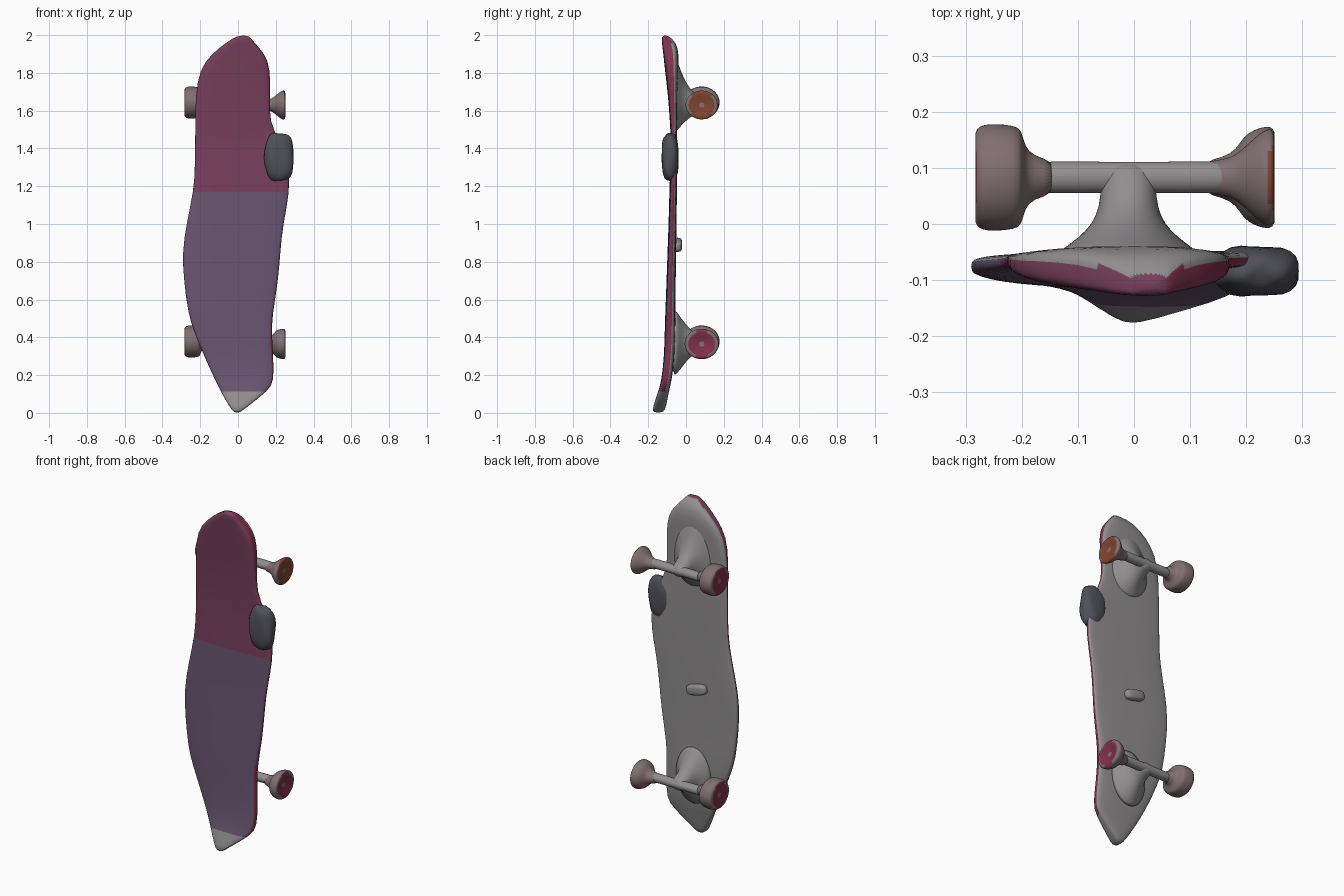
import bpy, bmesh, math
from mathutils import Vector

if "Cube" in bpy.data.objects:
    bpy.data.objects.remove(bpy.data.objects["Cube"])


def material(name, rgb):
    m = bpy.data.materials.new(name)
    m.diffuse_color = (*rgb, 1)
    m.use_nodes = True
    m.node_tree.nodes["Principled BSDF"].inputs["Base Color"].default_value = m.diffuse_color
    return m


MAGENTA = material("magenta", (0.19, 0.05, 0.11))
PURPLE = material("purple", (0.14, 0.09, 0.16))
PALE = material("pale_grey", (0.28, 0.27, 0.27))
DARK = material("dark_grey", (0.08, 0.08, 0.10))
RED = material("dark_red", (0.22, 0.03, 0.07))
RUST = material("rust", (0.22, 0.06, 0.03))
PINKISH = material("pinkish_grey", (0.22, 0.16, 0.17))


def finish(name, bm, mats, subdiv=0):
    bmesh.ops.recalc_face_normals(bm, faces=bm.faces)
    me = bpy.data.meshes.new(name)
    bm.to_mesh(me)
    bm.free()
    ob = bpy.data.objects.new(name, me)
    bpy.context.collection.objects.link(ob)
    for m in mats:
        me.materials.append(m)
    for p in me.polygons:
        p.use_smooth = True
    if subdiv:
        s = ob.modifiers.new("smooth", 'SUBSURF')
        s.levels = s.render_levels = subdiv
    return ob


def loft(rings):
    """Skin a list of equally long point rings and cap both ends."""
    bm = bmesh.new()
    vs = [[bm.verts.new(p) for p in r] for r in rings]
    n = len(vs[0])
    for a, b in zip(vs, vs[1:]):
        for i in range(n):
            j = (i + 1) % n
            bm.faces.new((a[i], a[j], b[j], b[i]))
    bm.faces.new(vs[0])
    bm.faces.new(vs[-1])
    return bm


def spow(v, e):
    return math.copysign(abs(v) ** e, v)


# Deck: z, left x, right x, front y, back y
SECTIONS = [
    (0.00, -0.02, 0.01, -0.178, -0.12), (0.03, -0.045, 0.045, -0.176, -0.105),
    (0.12, -0.095, 0.165, -0.145, -0.09), (0.17, -0.12, 0.192, -0.13, -0.075),
    (0.30, -0.18, 0.187, -0.116, -0.06), (0.42, -0.23, 0.180, -0.113, -0.055),
    (0.52, -0.265, 0.183, -0.110, -0.055), (0.70, -0.288, 0.215, -0.103, -0.055),
    (0.85, -0.297, 0.225, -0.098, -0.052), (1.00, -0.275, 0.240, -0.092, -0.05),
    (1.18, -0.235, 0.278, -0.088, -0.048), (1.30, -0.230, 0.268, -0.083, -0.047),
    (1.44, -0.228, 0.225, -0.080, -0.047), (1.54, -0.227, 0.165, -0.085, -0.047),
    (1.68, -0.226, 0.172, -0.095, -0.045), (1.82, -0.205, 0.172, -0.112, -0.04),
    (1.90, -0.140, 0.145, -0.120, -0.038), (1.96, -0.065, 0.085, -0.128, -0.05),
    (2.00, 0.000, 0.060, -0.130, -0.095)]
N = 28
rings = []
for z, xl, xr, yf, yb in SECTIONS:
    cx, hw, cy, ht = (xl + xr) / 2, (xr - xl) / 2, (yf + yb) / 2, (yb - yf) / 2
    ring = []
    for k in range(N):
        a = 2 * math.pi * (k + 0.5) / N
        c, s = spow(math.cos(a), 0.8), spow(math.sin(a), 0.45)
        ring.append((cx + hw * c, cy + ht * s, z))
    rings.append(ring)
bm = loft(rings)
for f in bm.faces:
    c = f.calc_center_median()
    f.normal_update()
bmesh.ops.recalc_face_normals(bm, faces=bm.faces)
for f in bm.faces:
    c = f.calc_center_median()
    if f.normal.y > 0.25 or c.z < 0.1:
        f.material_index = 2
    elif abs(f.normal.x) > 0.6 and c.x > 0:
        f.material_index = 3
    else:
        f.material_index = 0 if c.z > 1.2 else 1
finish("deck", bm, [MAGENTA, PURPLE, PALE, RED], 1)


def ball(name, centre, size, mat, lumps=0.0, tilt=0.0, square=1.0):
    bm = bmesh.new()
    bmesh.ops.create_uvsphere(bm, u_segments=24, v_segments=16, radius=1)
    for v in bm.verts:
        x, y, z = (spow(q, square) for q in v.co)
        r = 1 + lumps * math.sin(5 * x + 1) * math.cos(4 * z + 3 * y)
        v.co = (x * size[0] * r, y * size[1] * r, z * size[2] * r)
    ob = finish(name, bm, [mat])
    ob.location = centre
    ob.rotation_euler.y = tilt
    return ob


# Dark clump on the edge and small block on the underside
ball("edge_clump", (0.218, -0.084, 1.355), (0.077, 0.045, 0.127), DARK, 0.06, square=0.8)
ball("underside_block", (-0.04, -0.045, 0.89), (0.065, 0.025, 0.03), PALE, 0, 0.25, 0.6)


def lathe_x(name, profile, z, mats, cap_from=99, y=0.083, ystretch=1.12):
    rings = [[(x, y + r * ystretch * math.cos(2 * math.pi * k / 32),
               z + r * math.sin(2 * math.pi * k / 32)) for k in range(32)]
             for x, r in profile]
    bm = loft(rings)
    for f in bm.faces:
        if abs(f.calc_center_median().x) > cap_from and len(f.verts) == 4:
            rad = max(math.hypot(v.co.y - y, v.co.z - z) for v in f.verts)
            f.material_index = 1 if rad < 0.082 else 0
    return finish(name, bm, mats, 1)


# Wheel profiles: distance from centre, radius
DRUM = [(0.14, 0.027), (0.18, 0.034), (0.195, 0.05), (0.20, 0.076), (0.212, 0.083),
        (0.25, 0.086), (0.270, 0.084), (0.281, 0.078), (0.284, 0.066), (0.279, 0.04), (0.276, 0.008)]
FLARE = [(0.12, 0.026), (0.16, 0.032), (0.183, 0.045), (0.195, 0.066), (0.215, 0.077),
         (0.236, 0.082), (0.248, 0.080), (0.253, 0.066), (0.244, 0.04), (0.238, 0.008)]
CONE = [(0.12, 0.026), (0.16, 0.028), (0.183, 0.036), (0.205, 0.055), (0.225, 0.071),
        (0.238, 0.078), (0.248, 0.076), (0.252, 0.064), (0.246, 0.04), (0.242, 0.008)]

# Trucks: flared base, hanger bar and wheels
# Base rings: y, half width x, lower z, upper z
UPPER = [(-0.065, 0.14, -0.16, 0.27), (-0.045, 0.12, -0.14, 0.23), (-0.025, 0.09, -0.115, 0.17),
         (0.0, 0.065, -0.09, 0.115), (0.03, 0.052, -0.065, 0.07), (0.065, 0.05, -0.045, 0.045),
         (0.095, 0.042, -0.032, 0.032), (0.108, 0.025, -0.018, 0.018)]
LOWER = [(-0.075, 0.13, -0.19, 0.19), (-0.045, 0.11, -0.16, 0.165), (-0.025, 0.085, -0.135, 0.13),
         (0.0, 0.062, -0.10, 0.10), (0.03, 0.052, -0.07, 0.065), (0.065, 0.05, -0.045, 0.045),
         (0.095, 0.042, -0.032, 0.032), (0.108, 0.025, -0.018, 0.018)]
for tag, z0, base, right, cap in (("upper", 1.635, UPPER, CONE, RUST),
                                  ("lower", 0.37, LOWER, FLARE, RED)):
    rings = []
    for y, hx, lo, hi in base:
        rings.append([(-0.01 + hx * math.cos(a),
                       y,
                       z0 + (hi if math.sin(a) > 0 else -lo) * math.sin(a))
                      for a in (2 * math.pi * k / 24 for k in range(24))])
    finish(tag + "_truck_base", loft(rings), [PALE], 1)
    lathe_x(tag + "_axle", [(-0.2, 0.027), (-0.1, 0.025), (0, 0.025), (0.1, 0.025), (0.2, 0.027)],
            z0, [PALE])
    lathe_x(tag + "_left_wheel", [(-x, r) for x, r in DRUM], z0 + 0.008, [PINKISH, RED], 0.27)
    lathe_x(tag + "_right_wheel", right, z0 - 0.005, [PINKISH, cap], 0.235)
